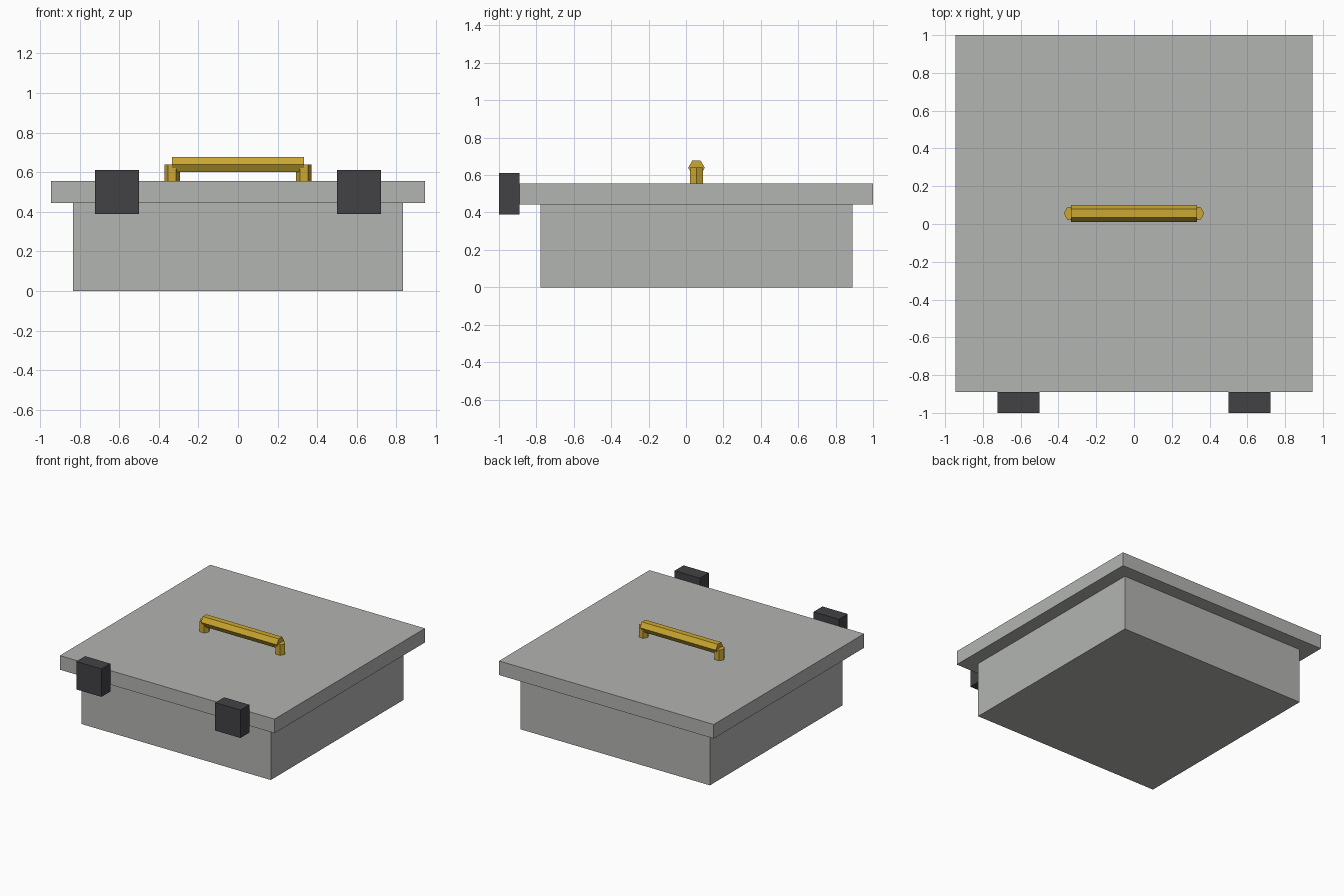
import bpy
import math

if "Cube" in bpy.data.objects:
    bpy.data.objects.remove(bpy.data.objects["Cube"])


def material(name, rgb):
    m = bpy.data.materials.new(name)
    m.diffuse_color = (*rgb, 1.0)
    m.use_nodes = True
    m.node_tree.nodes["Principled BSDF"].inputs["Base Color"].default_value = m.diffuse_color
    return m


GREY = material("light grey", (0.45, 0.46, 0.44))
DARK = material("charcoal", (0.055, 0.053, 0.06))
GOLD = material("brass", (0.60, 0.39, 0.03))


def finish(name, mat):
    ob = bpy.context.object
    ob.name = name
    ob.data.materials.append(mat)
    bpy.ops.object.transform_apply(location=False, rotation=True, scale=True)


def box(name, lo, hi, mat):
    bpy.ops.mesh.primitive_cube_add(size=1, location=[(a + b) / 2 for a, b in zip(lo, hi)])
    bpy.context.object.scale = [b - a for a, b in zip(lo, hi)]
    finish(name, mat)


def hex_rod(name, radius, length, loc, rot, mat):
    bpy.ops.mesh.primitive_cylinder_add(vertices=6, radius=radius, depth=length,
                                        location=loc, rotation=rot)
    finish(name, mat)


# box body and overhanging lid
box("body", (-0.833, -0.778, 0), (0.833, 0.889, 0.444), GREY)
box("lid", (-0.944, -0.889, 0.444), (0.944, 1.0, 0.556), GREY)

# front latches and handle posts, left and right
for side, s in (("left", -1), ("right", 1)):
    c = s * 0.611
    box(side + "_latch", (c - 0.111, -1.0, 0.389), (c + 0.111, -0.889, 0.611), DARK)
    hex_rod(side + "_handle_post", 0.039, 0.086, (s * 0.333, 0.056, 0.597),
            (0, 0, math.pi / 2), GOLD)

# six-sided handle bar, flat side up
hex_rod("handle_bar", 0.0445, 0.667, (0, 0.056, 0.639), (0, math.pi / 2, 0), GOLD)
